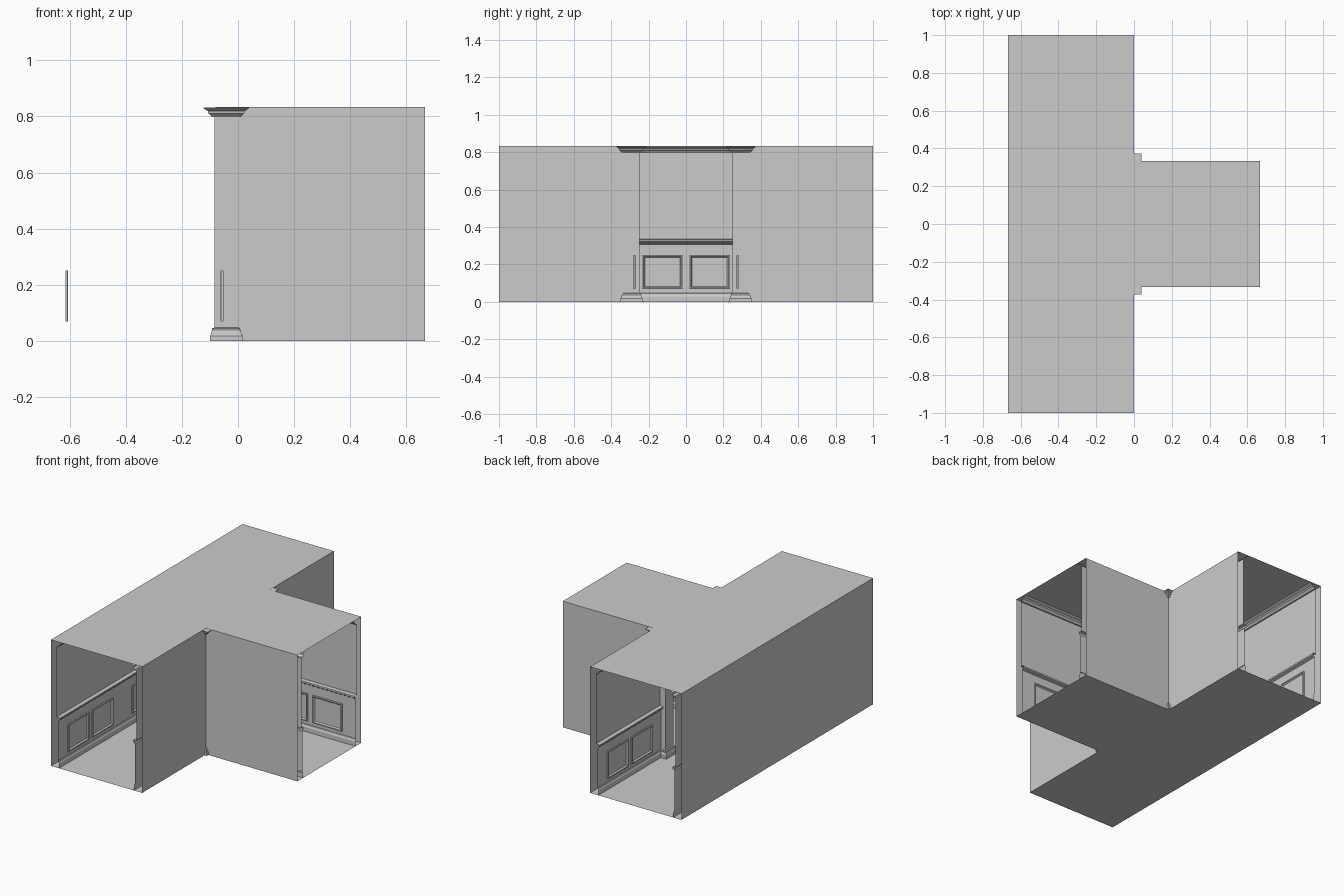
import bpy
from mathutils import Vector

if "Cube" in bpy.data.objects:
    bpy.data.objects.remove(bpy.data.objects["Cube"])

H = 0.833          # ceiling height
A, B = 0.667, 0.333
UPPER, DADO = 0.042, 0.052   # wall insets from the outer shell


def make(name, verts, faces):
    me = bpy.data.meshes.new(name)
    me.from_pydata([tuple(v) for v in verts], [], faces)
    me.update()
    ob = bpy.data.objects.new(name, me)
    bpy.context.collection.objects.link(ob)
    return ob


def loft(name, rings, closed=True, caps=False):
    n = len(rings[0])
    verts = [v for r in rings for v in r]
    faces = []
    for k in range(len(rings) - 1):
        for i in range(n if closed else n - 1):
            j = (i + 1) % n
            faces.append((k * n + i, k * n + j, (k + 1) * n + j, (k + 1) * n + i))
    if caps:
        faces.append(tuple(reversed(range(n))))
        faces.append(tuple(range((len(rings) - 1) * n, len(rings) * n)))
    return make(name, verts, faces)


# Outer T-shaped shell: floor, ceiling and walls, with the three ends open
plan = [(-A, -1), (0, -1), (0, -B), (A, -B), (A, B), (0, B), (0, 1), (-A, 1)]
n = len(plan)
verts = [(x, y, z) for z in (0, H) for x, y in plan]
faces = [(i, (i + 1) % n, (i + 1) % n + n, i + n) for i in range(n) if i not in (0, 3, 6)]
rects = [(0, 1, 6, 7), (2, 3, 4, 5)]
for r in rects:
    faces.append(tuple(reversed(r)))
    faces.append(tuple(i + n for i in r))
make("corridor_shell", verts, faces)

# Wall paths: the room lies to the right of each path
paths = {
    "back": [(-A, -1), (-A, 1)],
    "front": [(A, -B), (0, -B), (0, -1)],
    "rear": [(0, 1), (0, B), (A, B)],
}

# Profiles as (distance in from the shell, height)
profiles = {
    "baseboard": [(0.060, 0), (0.060, 0.030), (0.057, 0.036), (0.055, 0.045), (DADO, 0.047)],
    "wainscot": [(DADO, 0.047), (DADO, 0.308)],
    "chair_rail": [(DADO, 0.308), (0.058, 0.312), (0.060, 0.318), (0.066, 0.322),
                   (0.066, 0.332), (0.060, 0.335), (UPPER, 0.335)],
    "upper_wall": [(UPPER, 0.335), (UPPER, 0.797)],
    "crown": [(UPPER, 0.797), (0.052, 0.797), (0.054, 0.803), (0.064, 0.811),
              (0.066, 0.820), (0.076, 0.824), (0.080, 0.828), (0.080, H)],
}


def offset_path(path, d):
    pts = [Vector(p) for p in path]
    norms = []
    for a, b in zip(pts, pts[1:]):
        t = (b - a).normalized()
        norms.append(Vector((t.y, -t.x)))
    out = []
    for i, p in enumerate(pts):
        m = norms[max(i - 1, 0)].copy()
        if 0 < i < len(pts) - 1:
            m += norms[i]
        out.append(p + m * d)
    return out


for side, path in paths.items():
    for part, prof in profiles.items():
        rings = [[(p.x, p.y, z) for p in offset_path(path, d)] for d, z in prof]
        loft(f"{side}_{part}", rings, closed=False)


# Raised panel frames: two in every bay of wall
def frame(name, centre, along, inward):
    c, u, w = Vector(centre), Vector(along), Vector(inward)
    up = Vector((0, 0, 1))
    rings = []
    for inset, out in [(0, 0), (0, 0.008), (0.003, 0.010), (0.008, 0.009), (0.011, 0.004), (0.014, 0)]:
        hw, hh = 0.108 - inset, 0.091 - inset
        rings.append([c + u * (hw * a) + up * (hh * b) + w * (DADO + out)
                      for a, b in ((-1, -1), (1, -1), (1, 1), (-1, 1))])
    loft(name, rings)


ZP = 0.16
for s in (-0.126, 0.126):
    for bay in (-A, 0, A):
        frame("back_panel_frame", (-A, bay + s, ZP), (0, 1, 0), (1, 0, 0))
    for m in (-1, 1):
        frame("side_panel_frame", (0, m * A + s, ZP), (0, -1, 0), (-1, 0, 0))
        frame("branch_panel_frame", (B + s, m * B, ZP), (m, 0, 0), (0, -m, 0))

# Square corner posts with moulded base and capital, as (half width, height)
post = [(0.058, 0), (0.058, 0.018), (0.055, 0.022), (0.053, 0.034), (0.050, 0.038),
        (0.050, 0.045), (0.042, 0.047), (0.042, 0.797), (0.052, 0.797), (0.054, 0.802),
        (0.064, 0.811), (0.066, 0.820), (0.074, 0.824), (0.081, 0.828), (0.081, H - 0.001)]
for m in (-1, 1):
    cx, cy = -0.042, m * (B - 0.042)
    rings = [[(cx + a * h, cy + b * h, z) for a, b in ((-1, -1), (1, -1), (1, 1), (-1, 1))]
             for h, z in post]
    loft("corner_post", rings, caps=True)
